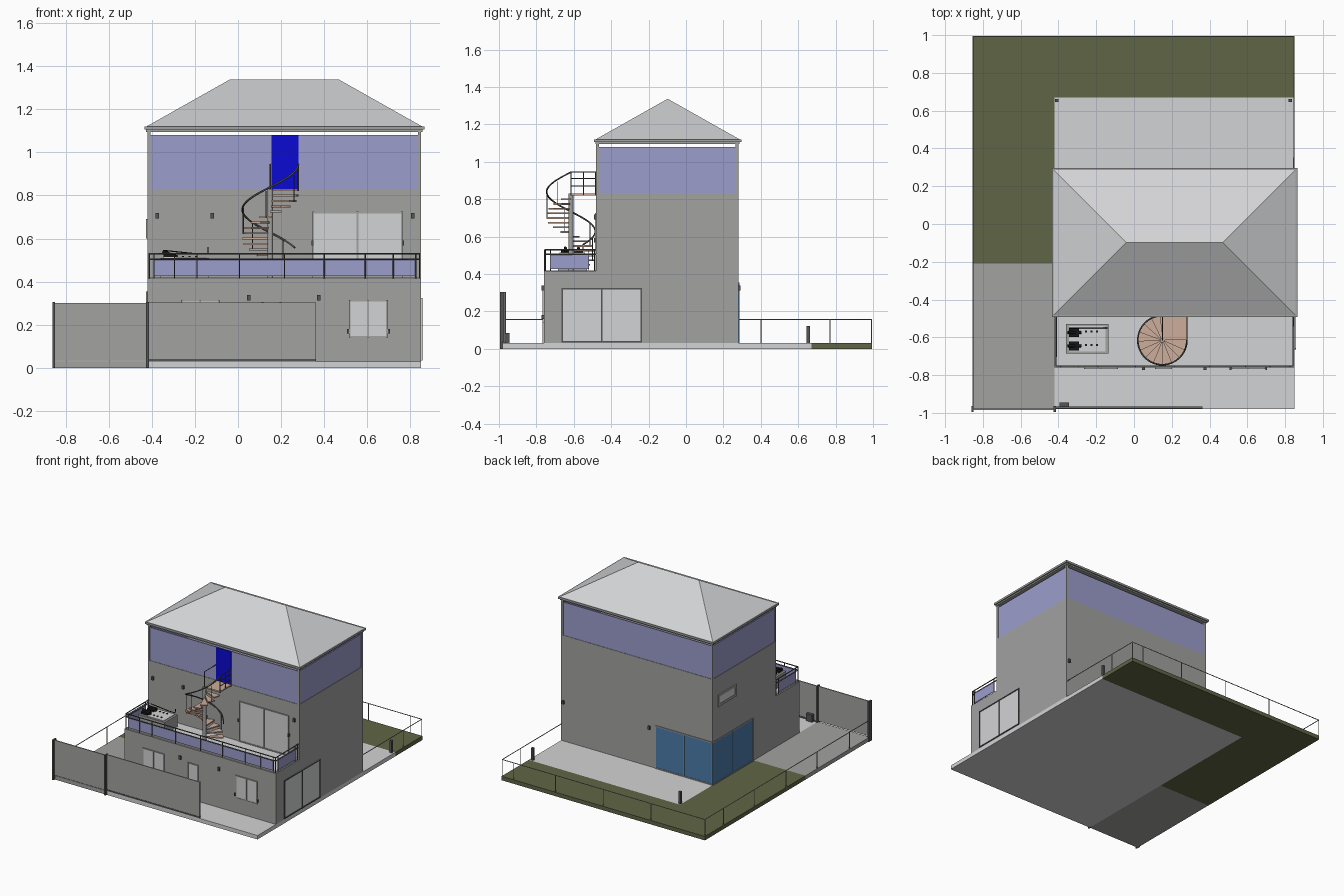
import bpy, bmesh, math
from mathutils import Vector

if "Cube" in bpy.data.objects:
    bpy.data.objects.remove(bpy.data.objects["Cube"])


def material(name, rgb):
    m = bpy.data.materials.new(name)
    m.diffuse_color = (*rgb, 1)
    m.use_nodes = True
    m.node_tree.nodes["Principled BSDF"].inputs["Base Color"].default_value = m.diffuse_color
    return m


LIGHT = material("light_concrete", (0.65, 0.655, 0.665))
GREY = material("grey_render", (0.36, 0.36, 0.355))
GLASS = material("lilac_glass", (0.33, 0.34, 0.60))
GRASS = material("grass", (0.115, 0.13, 0.06))
DARK = material("dark_metal", (0.09, 0.09, 0.09))
TAN = material("tan_wood", (0.61, 0.42, 0.32))
POOL = material("blue_window", (0.07, 0.20, 0.40))
BLUE = material("bright_blue", (0.003, 0.003, 0.65))
BLACK = material("black_plastic", (0.008, 0.008, 0.008))


def finish(name, bm, mat):
    bmesh.ops.recalc_face_normals(bm, faces=bm.faces)
    me = bpy.data.meshes.new(name)
    bm.to_mesh(me)
    bm.free()
    me.materials.append(mat)
    ob = bpy.data.objects.new(name, me)
    bpy.context.collection.objects.link(ob)
    return ob


def box(name, x, y, z, mat):
    """Box from three (min, max) ranges."""
    bm = bmesh.new()
    bmesh.ops.create_cube(bm, size=1)
    for v in bm.verts:
        v.co = [r[0] + (c + 0.5) * (r[1] - r[0]) for c, r in zip(v.co, (x, y, z))]
    return finish(name, bm, mat)


def prism(name, pts, z0, z1, mat):
    """Flat outline extruded upwards."""
    bm = bmesh.new()
    f = bm.faces.new([bm.verts.new((px, py, z0)) for px, py in pts])
    top = bmesh.ops.extrude_face_region(bm, geom=[f])["geom"]
    bmesh.ops.translate(bm, vec=(0, 0, z1 - z0), verts=[g for g in top if isinstance(g, bmesh.types.BMVert)])
    return finish(name, bm, mat)


def tube(name, pts, r, mat, sides=6):
    """Round bar through a list of points."""
    cu = bpy.data.curves.new(name, "CURVE")
    cu.dimensions = "3D"
    cu.bevel_depth = r
    cu.bevel_resolution = max(0, sides // 2 - 2)
    cu.use_fill_caps = True
    sp = cu.splines.new("POLY")
    sp.points.add(len(pts) - 1)
    for p, co in zip(sp.points, pts):
        p.co = (*co, 1)
    tmp = bpy.data.objects.new(name + "_path", cu)
    bpy.context.collection.objects.link(tmp)
    me = bpy.data.meshes.new_from_object(tmp.evaluated_get(bpy.context.evaluated_depsgraph_get()))
    bpy.data.objects.remove(tmp)
    me.materials.clear()
    me.materials.append(mat)
    ob = bpy.data.objects.new(name, me)
    bpy.context.collection.objects.link(ob)
    return ob


def window(name, axis, wall, out, a, z, panes, glass, frame=GREY, t=0.008):
    """Framed window on a wall; axis is the wall normal, out is its sign."""
    def plate(part, u, w, depth, mat):
        d = sorted((wall - out * 0.004, wall + out * depth))
        if axis == "x":
            box(f"{name}_{part}", d, u, w, mat)
        else:
            box(f"{name}_{part}", u, d, w, mat)
    plate("glass", a, z, 0.003, glass)
    plate("head", a, (z[1] - t, z[1]), 0.006, frame)
    plate("sill", a, (z[0], z[0] + t), 0.006, frame)
    for i in range(panes + 1):
        c = a[0] + t / 2 + (a[1] - a[0] - t) * i / panes
        plate(f"mullion_{i}", (c - t / 2, c + t / 2), z, 0.007, frame)


X0, X1, YF, YM, YB = -0.42, 0.85, -0.76, -0.48, 0.28

# Ground: light terrace, grey drive and L-shaped lawn
box("terrace", (X0, X1), (-0.98, 0.67), (0, 0.03), LIGHT)
box("driveway", (-0.855, X0), (-0.98, -0.21), (0, 0.03), GREY)
prism("lawn", [(-0.855, -0.21), (X0, -0.21), (X0, 0.67), (X1, 0.67), (X1, 0.995), (-0.855, 0.995)], 0, 0.03, GRASS)

# House volumes
box("ground_floor", (X0, X1), (YF, YB), (0.03, 0.415), GREY)
box("balcony_floor", (X0 + 0.01, X1 - 0.01), (YF + 0.01, YM), (0.41, 0.42), LIGHT)
box("upper_floor", (X0, X1), (YM, YB), (0.415, 0.83), GREY)

# Glazed top storey with corner posts, leaving a slot under the eaves
for n, y in (("front", YM + 0.003), ("back", YB - 0.011)):
    box(f"top_glass_{n}", (X0 + 0.015, X1 - 0.015), (y, y + 0.008), (0.83, 1.08), GLASS)
for n, x in (("left", X0 + 0.003), ("right", X1 - 0.011)):
    box(f"top_glass_{n}", (x, x + 0.008), (YM + 0.015, YB - 0.015), (0.83, 1.08), GLASS)
for x in (X0, X1 - 0.015):
    for y in (YM, YB - 0.015):
        box("corner_post", (x, x + 0.015), (y, y + 0.015), (0.83, 1.1), GREY)
box("top_door", (0.155, 0.28), (YM - 0.002, YM + 0.004), (0.83, 1.08), BLUE)

# Hipped roof
box("soffit", (X0 - 0.006, X1 + 0.006), (YM - 0.005, YB + 0.007), (1.095, 1.106), GREY)
box("gutter", (-0.435, 0.865), (-0.493, 0.297), (1.105, 1.12), GREY)
bm = bmesh.new()
c = [bm.verts.new(p) for p in ((-0.425, -0.483, 1.12), (0.855, -0.483, 1.12), (0.855, 0.287, 1.12), (-0.425, 0.287, 1.12))]
l, r = bm.verts.new((-0.04, -0.098, 1.337)), bm.verts.new((0.47, -0.098, 1.337))
for f in ((c[0], c[1], r, l), (c[1], c[2], r), (c[2], c[3], l, r), (c[3], c[0], l), c):
    bm.faces.new(f)
finish("hipped_roof", bm, LIGHT)

# Windows and doors
window("balcony_door", "y", YM, -1, (0.345, 0.765), (0.42, 0.725), 2, LIGHT)
window("front_window_right", "y", YF, -1, (0.515, 0.695), (0.14, 0.315), 2, LIGHT)
window("front_window_left", "y", YF, -1, (-0.265, -0.085), (0.14, 0.315), 2, LIGHT)
window("front_door", "y", YF, -1, (0.11, 0.2), (0.03, 0.305), 1, LIGHT)
window("side_sliding_door", "x", X1, 1, (-0.665, -0.235), (0.035, 0.325), 2, LIGHT, DARK)
window("corner_window_back", "y", YB, 1, (X0, 0.06), (0.03, 0.355), 2, POOL)
window("corner_window_side", "x", X0, -1, (-0.2, YB), (0.03, 0.355), 2, POOL)
window("side_slot_window", "x", X0, -1, (0.0, 0.22), (0.6, 0.69), 1, LIGHT, GREY, 0.018)
for x, z in ((0.345, 0.58), (0.765, 0.58)):
    box("door_handle", (x - 0.005, x + 0.005), (YM - 0.012, YM), (z - 0.012, z + 0.012), DARK)
for x in (0.51, 0.7):
    box("window_handle", (x - 0.005, x + 0.005), (YF - 0.012, YF), (0.16, 0.18), DARK)

# Wall lamps
lamps = [(x, YM, -1, 0.705) for x in (-0.375, -0.12, 0.81)] + [(x, YF, -1, 0.325) for x in (0.05, 0.375)]
lamps += [(x, YB, 1, 0.325) for x in (0.11, 0.83)]
for x, y, s, z in lamps:
    box("wall_lamp", (x - 0.008, x + 0.008), sorted((y, y + s * 0.012)), (z - 0.013, z + 0.013), DARK)

# Balcony balustrade: glass panels, posts and two rails
box("balustrade_glass_front", (X0 + 0.03, X1 - 0.025), (-0.752, -0.748), (0.427, 0.503), GLASS)
ring = lambda z: [(X0 + 0.008, YM, z), (X0 + 0.008, -0.752, z), (X1 - 0.008, -0.752, z), (X1 - 0.008, YM, z)]
for z in (0.505, 0.53):
    tube("balustrade_rail", ring(z), 0.004, DARK)
for x in (-0.39, -0.295, -0.19, 0.007, 0.216, 0.4, 0.59, 0.72, 0.825):
    tube("balustrade_post", [(x, -0.757, 0.4), (x, -0.757, 0.53)], 0.003, DARK)
for x in (X0 + 0.008, X1 - 0.008):
    box("balustrade_glass_side", (x - 0.002, x + 0.002), (-0.725, -0.52), (0.427, 0.51), GLASS)
    for y in (-0.752, -0.725, -0.52, -0.49):
        tube("balustrade_side_post", [(x, y, 0.41), (x, y, 0.53)], 0.003, DARK)

# Hot tub with black seats and covers
box("hot_tub", (-0.36, -0.135), (-0.685, -0.53), (0.42, 0.51), GREY)
box("tub_basin", (-0.345, -0.15), (-0.675, -0.54), (0.51, 0.515), LIGHT)
for y in (-0.645, -0.575):
    box("tub_seat", (-0.345, -0.29), (y - 0.024, y + 0.024), (0.51, 0.53), BLACK)
    tube("tub_headrest", [(-0.35, y, 0.54), (-0.28, y, 0.515)], 0.008, BLACK)
for i in range(6):
    x, y = -0.255 + 0.03 * (i % 3), -0.64 + 0.07 * (i // 3)
    box("tub_jet", (x - 0.005, x + 0.005), (y - 0.005, y + 0.005), (0.514, 0.519), BLACK)
tube("tub_handle", [(-0.345, -0.55, 0.545), (-0.2, -0.55, 0.53), (-0.14, -0.55, 0.53), (-0.14, -0.55, 0.56)], 0.003, BLACK)

# Spiral staircase: descends clockwise from the landing
CX, CY, R, N, TOP = 0.15, -0.615, 0.13, 15, 0.82
STEP = math.radians(330) / N
RISE = (TOP - 0.42) / (N + 1)
at = lambda a, rad, z: (CX + rad * math.cos(a), CY + rad * math.sin(a), z)
tube("stair_column", [(CX, CY, 0.42), (CX, CY, TOP + 0.01)], 0.013, GREY, 10)
prism("stair_landing", [(CX, CY), (CX + R, CY), (CX + R, YM), (CX, YM)], TOP, TOP + 0.01, TAN)
for i in range(N):
    a, z = -STEP * i, TOP - RISE * (i + 1)
    arc = [at(a - STEP * 1.1 * k / 3, R, 0)[:2] for k in range(4)]
    prism("stair_tread", [(CX, CY)] + arc, z, z + 0.009, TAN)
    if i % 3 == 1:
        tube("stair_baluster", [at(a - STEP / 2, R, z), at(a - STEP / 2, R, z + 0.125)], 0.0025, DARK)
path = [at(-STEP * N * k / 48, R, TOP + 0.125 - RISE * (N + 0.5) * k / 48) for k in range(49)]
tube("stair_handrail", path, 0.0045, DARK)
for z in (0.05, 0.09, 0.125):
    tube("landing_rail", [(CX + R, CY, TOP + z), (CX + R, YM, TOP + z)], 0.003, DARK)
for y in (CY, CY + 0.067, YM - 0.004):
    tube("landing_post", [(CX + R, y, TOP), (CX + R, y, TOP + 0.125)], 0.003, DARK)
tube("landing_side_rail", [(CX, CY, TOP), (CX, CY, TOP + 0.125), (CX, YM, TOP + 0.125)], 0.003, DARK)

# Street fence and sliding gate
box("fence_panel", (-0.85, X0), (-0.985, -0.977), (0.035, 0.3), GREY)
box("sliding_gate", (X0, 0.362), (-0.977, -0.969), (0.04, 0.303), GREY)
box("gate_track", (X0, 0.362), (-0.98, -0.966), (0.03, 0.04), DARK)
for x in (-0.855, -0.42):
    box("fence_post", (x - 0.006, x + 0.006), (-0.995, -0.963), (0.0, 0.305), DARK)
box("gate_motor", (-0.395, -0.345), (-0.967, -0.945), (0.03, 0.085), DARK)

# Low boundary railing and garden bollards
XL, XR, YE = -0.853, 0.846, 0.992
tube("boundary_rail", [(XL, -0.97, 0.157), (XL, YE, 0.157), (XR, YE, 0.157), (XR, YB, 0.157)], 0.003, GREY)
posts = [(XL, y) for y in (-0.74, -0.35, 0.02, 0.4, 0.77)] + [(x, YE) for x in (XL, -0.4, 0.0, 0.4, 0.75, XR)] + [(XR, 0.77)]
for x, y in posts:
    tube("boundary_post", [(x, y, 0.02), (x, y, 0.157)], 0.003, GREY)
for x in (-0.408, 0.828):
    box("bollard", (x - 0.009, x + 0.009), (0.645, 0.662), (0.03, 0.122), DARK)
